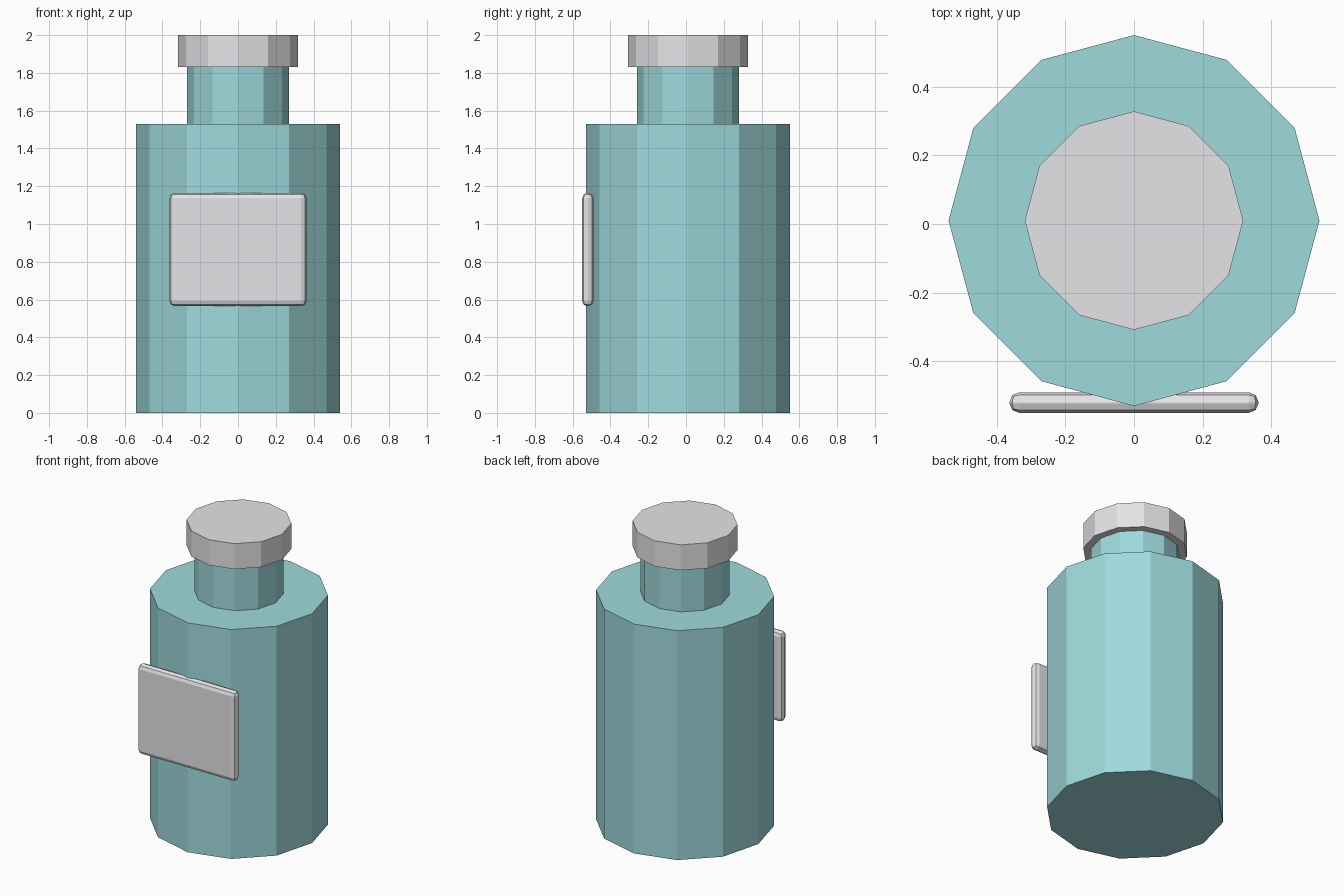
import bpy

if "Cube" in bpy.data.objects:
    bpy.data.objects.remove(bpy.data.objects["Cube"])


def material(name, color):
    m = bpy.data.materials.new(name)
    m.diffuse_color = (*color, 1.0)
    m.use_nodes = True
    m.node_tree.nodes["Principled BSDF"].inputs["Base Color"].default_value = m.diffuse_color
    return m


teal = material("teal glass", (0.35, 0.70, 0.72))
grey = material("light grey", (0.80, 0.80, 0.82))

CENTRE_Y = 0.01


def cylinder(name, radius, z0, z1, mat):
    """Twelve-sided, flat-shaded upright cylinder between two heights."""
    bpy.ops.mesh.primitive_cylinder_add(
        vertices=12, radius=radius, depth=z1 - z0,
        location=(0, CENTRE_Y, (z0 + z1) / 2))
    ob = bpy.context.object
    ob.name = name
    ob.data.materials.append(mat)
    return ob


# Bottle: body, neck and stopper cap
cylinder("body", 0.54, 0.0, 1.53, teal)
cylinder("neck", 0.27, 1.53, 1.83, teal)
cylinder("cap", 0.318, 1.83, 2.0, grey)

# Label plate on the front with softened edges
bpy.ops.mesh.primitive_cube_add(size=1, location=(0, -0.52, 0.865))
label = bpy.context.object
label.name = "label"
label.scale = (0.725, 0.06, 0.60)
bpy.ops.object.transform_apply(location=False, rotation=False, scale=True)
label.data.materials.append(grey)
bevel = label.modifiers.new("soft edges", 'BEVEL')
bevel.width = 0.028
bevel.segments = 2
